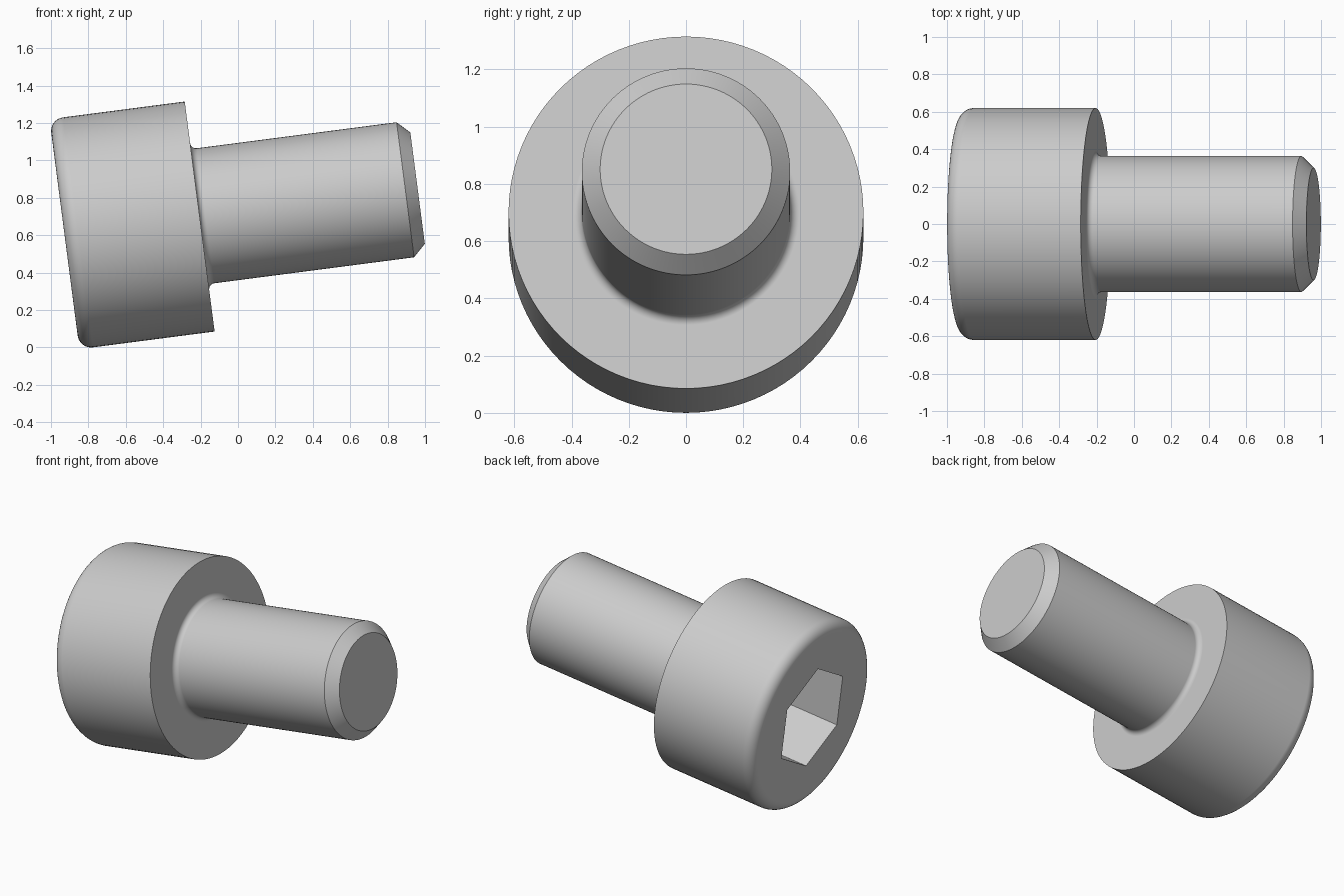
import bpy, bmesh
from math import sin, cos, pi, radians
from mathutils import Matrix, Vector

cube = bpy.data.objects.get("Cube")
if cube:
    bpy.data.objects.remove(cube, do_unlink=True)

SEGMENTS = 96
HEAD_R, HEAD_LEN, HEAD_ROUND = 0.62, 0.729, 0.073
SHANK_R, SHANK_LEN, TIP_R = 0.364, 1.175, 0.30
FILLET = 0.032
HEX_R, HEX_DEPTH = 0.337, 0.40
TILT = radians(7.41)


def arc(r, z, radius, start, end, steps=8):
    """Points of an arc in the (radius, axis) plane."""
    angles = [radians(start + (end - start) * i / steps) for i in range(steps + 1)]
    return [(r + radius * cos(a), z + radius * sin(a)) for a in angles]


def ring(bm, r, z, count):
    return [bm.verts.new((r * cos(2 * pi * i / count), r * sin(2 * pi * i / count), z))
            for i in range(count)]


def loop_edges(bm, verts):
    n = len(verts)
    return [bm.edges.get((verts[i], verts[(i + 1) % n]))
            or bm.edges.new((verts[i], verts[(i + 1) % n])) for i in range(n)]


def wall(bm, a, b):
    n = len(a)
    for i in range(n):
        j = (i + 1) % n
        bm.faces.new((a[i], a[j], b[j], b[i]))


steel = bpy.data.materials.new("grey_steel")
steel.use_nodes = True
colour = (0.6, 0.6, 0.6, 1)
steel.diffuse_color = colour
steel.node_tree.nodes["Principled BSDF"].inputs["Base Color"].default_value = colour

# Turned profile: rounded head, underside fillet, shank, chamfered tip
profile = arc(HEAD_R - HEAD_ROUND, HEAD_ROUND - HEAD_LEN, HEAD_ROUND, -90, 0)
profile += [(HEAD_R, 0)]
profile += arc(SHANK_R + FILLET, FILLET, FILLET, 270, 180, 6)
profile += [(SHANK_R, SHANK_LEN - 0.066), (TIP_R, SHANK_LEN)]

bm = bmesh.new()
rings = [ring(bm, r, z, SEGMENTS) for r, z in profile]
for a, b in zip(rings, rings[1:]):
    wall(bm, a, b)
bm.faces.new(rings[-1])

# Hexagonal socket in the head
rim = ring(bm, HEX_R, -HEAD_LEN, 6)
floor = ring(bm, HEX_R, HEX_DEPTH - HEAD_LEN, 6)
wall(bm, rim, floor)
bm.faces.new(floor)
bmesh.ops.triangle_fill(bm, use_beauty=True, normal=Vector((0, 0, -1)),
                        edges=loop_edges(bm, rings[0]) + loop_edges(bm, rim))
bmesh.ops.recalc_face_normals(bm, faces=bm.faces)

# Lay the screw down, with the tip raised slightly
bm.transform(Matrix.Translation((-0.205, 0, 0.70)) @ Matrix.Rotation(pi / 2 - TILT, 4, 'Y'))

mesh = bpy.data.meshes.new("socket_screw")
bm.to_mesh(mesh)
bm.free()
mesh.materials.append(steel)
screw = bpy.data.objects.new("socket_screw", mesh)
bpy.context.collection.objects.link(screw)

# Smooth rounds, crisp edges, flat end faces
bpy.ops.object.select_all(action='DESELECT')
screw.select_set(True)
bpy.context.view_layer.objects.active = screw
bpy.ops.object.shade_smooth_by_angle(angle=radians(30))
weighted = screw.modifiers.new("even_shading", 'WEIGHTED_NORMAL')
weighted.keep_sharp = True
